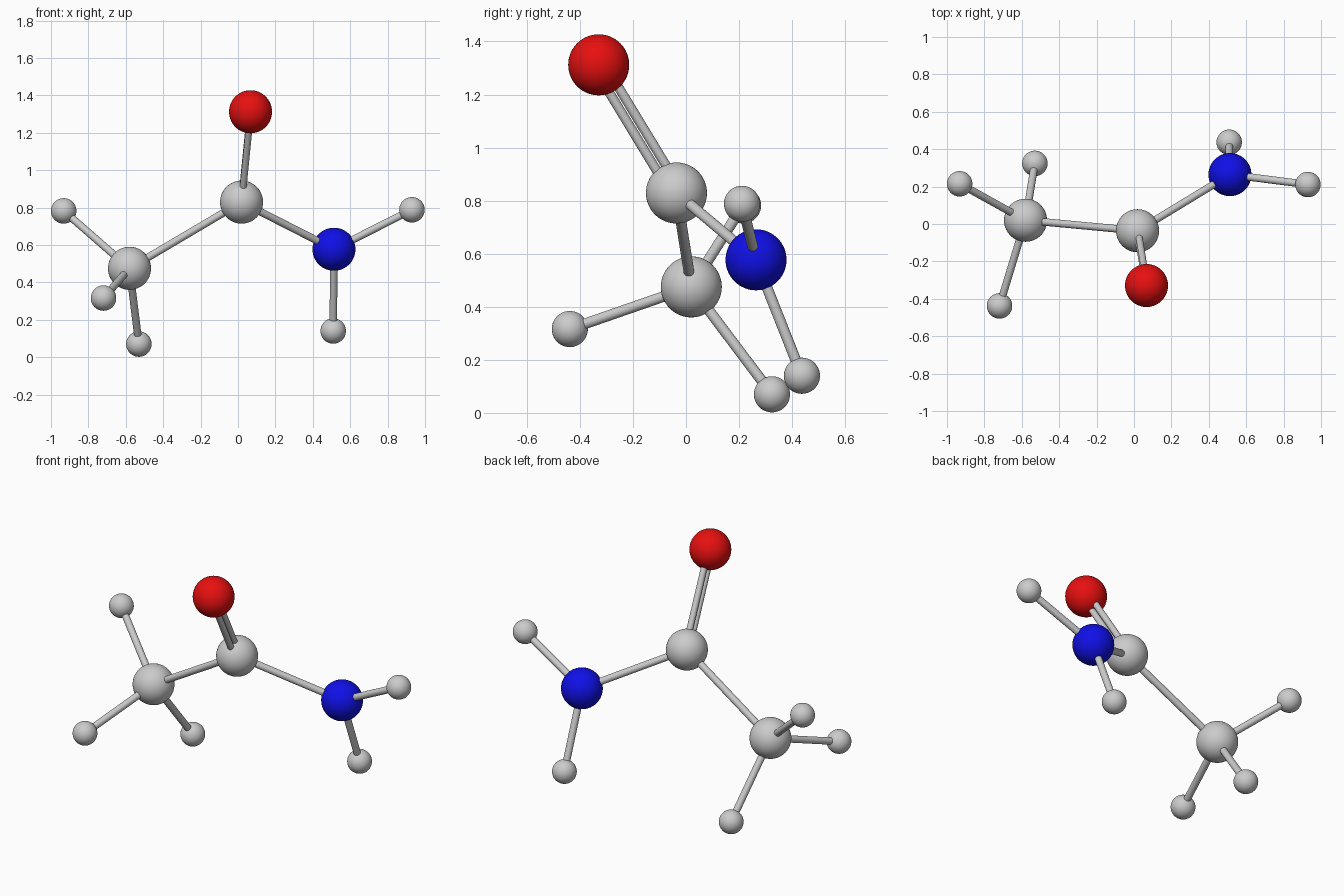
import bpy
from mathutils import Vector

if "Cube" in bpy.data.objects:
    bpy.data.objects.remove(bpy.data.objects["Cube"])


def material(name, rgb):
    m = bpy.data.materials.new(name)
    m.diffuse_color = (*rgb, 1.0)
    m.use_nodes = True
    m.node_tree.nodes["Principled BSDF"].inputs["Base Color"].default_value = m.diffuse_color
    return m


RED = material("red", (0.8, 0.005, 0.005))
BLUE = material("blue", (0.005, 0.005, 0.8))

# Atom centre, radius, material
BIG, SMALL = 0.115, 0.068
atoms = {
    "methyl_carbon": ((-0.580, 0.020, 0.475), BIG, None),
    "carbonyl_carbon": ((0.019, -0.036, 0.829), BIG, None),
    "oxygen": ((0.067, -0.329, 1.312), BIG, RED),
    "nitrogen": ((0.513, 0.264, 0.577), BIG, BLUE),
    "methyl_hydrogen_left": ((-0.932, 0.215, 0.782), SMALL, None),
    "methyl_hydrogen_front": ((-0.719, -0.438, 0.316), SMALL, None),
    "methyl_hydrogen_bottom": ((-0.530, 0.324, 0.070), SMALL, None),
    "amine_hydrogen_right": ((0.930, 0.211, 0.788), SMALL, None),
    "amine_hydrogen_bottom": ((0.509, 0.437, 0.140), SMALL, None),
}

# Bonded pairs, with bond order
bonds = [
    ("methyl_carbon", "carbonyl_carbon", 1),
    ("carbonyl_carbon", "oxygen", 2),
    ("carbonyl_carbon", "nitrogen", 1),
    ("methyl_carbon", "methyl_hydrogen_left", 1),
    ("methyl_carbon", "methyl_hydrogen_front", 1),
    ("methyl_carbon", "methyl_hydrogen_bottom", 1),
    ("nitrogen", "amine_hydrogen_right", 1),
    ("nitrogen", "amine_hydrogen_bottom", 1),
]


def add_atom(name, centre, radius, mat):
    bpy.ops.mesh.primitive_uv_sphere_add(
        segments=64, ring_count=32, radius=radius, location=centre)
    ob = bpy.context.object
    ob.name = name
    bpy.ops.object.shade_smooth()
    if mat:
        ob.data.materials.append(mat)


def add_rod(name, a, b, radius):
    d = b - a
    bpy.ops.mesh.primitive_cylinder_add(
        vertices=32, radius=radius, depth=d.length, location=(a + b) / 2,
        rotation=d.to_track_quat('Z', 'Y').to_euler())
    bpy.context.object.name = name
    bpy.ops.object.shade_smooth_by_angle()


# Atoms
for name, (centre, radius, mat) in atoms.items():
    add_atom(name, centre, radius, mat)

# Bonds; the double bond is a pair of thinner rods side by side
for first, second, order in bonds:
    a, b = Vector(atoms[first][0]), Vector(atoms[second][0])
    name = f"bond_{first}_to_{second}"
    if order == 1:
        add_rod(name, a, b, 0.02)
    else:
        side = (b - a).cross(Vector((1, 0, 0))).normalized() * 0.02
        for label, s in (("upper", 1), ("lower", -1)):
            add_rod(f"{name}_{label}", a + s * side, b + s * side, 0.018)
